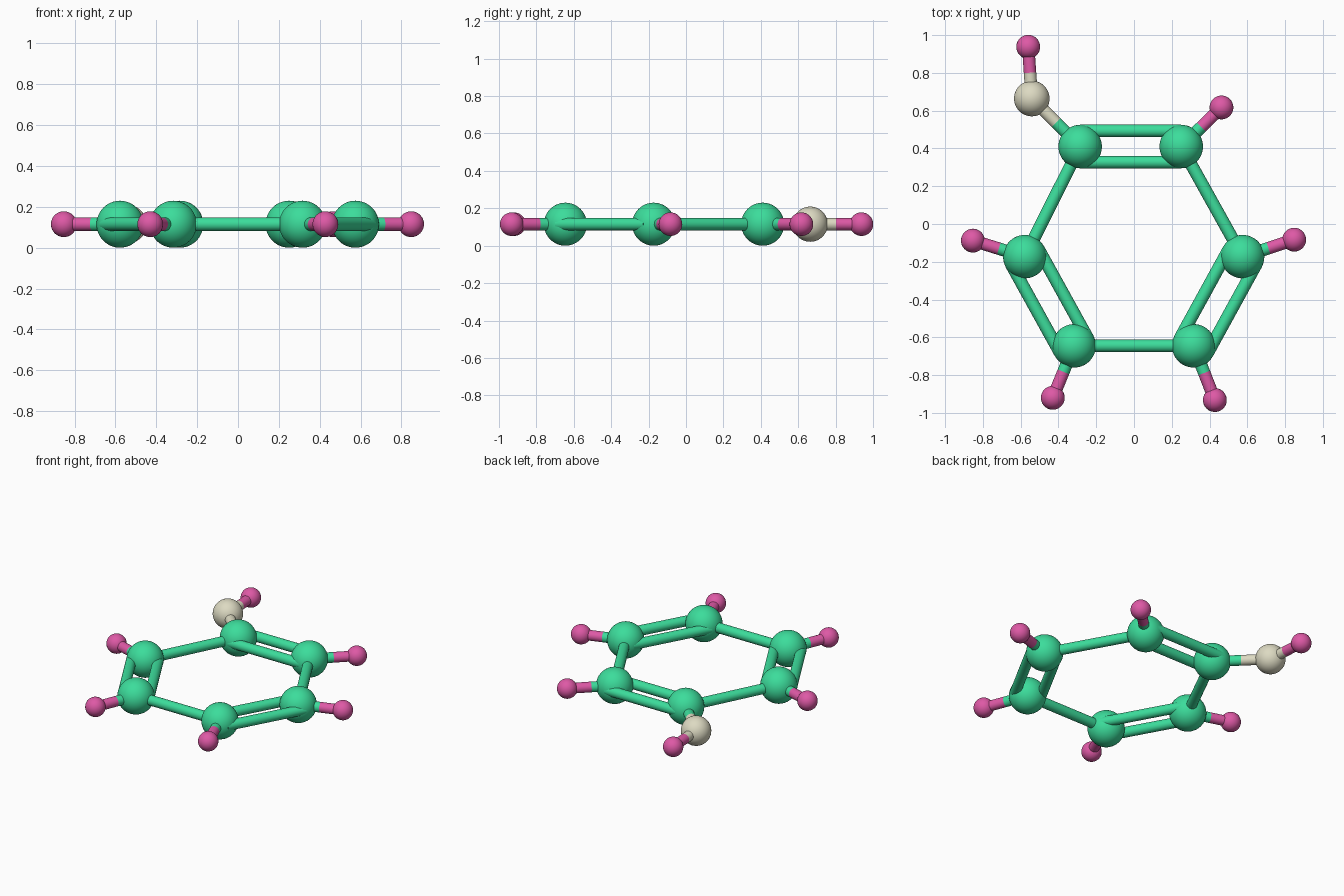
import bpy
from mathutils import Vector

if "Cube" in bpy.data.objects:
    bpy.data.objects.remove(bpy.data.objects["Cube"])

Z = 0.115          # height of the molecule plane
BOND_R = 0.033
OFFSET = 0.083     # sideways shift of each double-bond rod


def material(name, rgb):
    m = bpy.data.materials.new(name)
    m.diffuse_color = (*rgb, 1.0)
    m.use_nodes = True
    m.node_tree.nodes["Principled BSDF"].inputs["Base Color"].default_value = m.diffuse_color
    return m


# element: (radius, material)
kinds = {
    "carbon": (0.115, material("green", (0.045, 0.72, 0.33))),
    "oxygen": (0.094, material("cream", (0.72, 0.70, 0.54))),
    "hydrogen": (0.063, material("pink", (0.73, 0.10, 0.38))),
}

# atoms in the plane: (element, x, y)
atoms = [
    ("carbon", -0.285, 0.41), ("carbon", 0.25, 0.41), ("carbon", 0.575, -0.173),
    ("carbon", 0.316, -0.645), ("carbon", -0.317, -0.645), ("carbon", -0.578, -0.173),
    ("oxygen", -0.541, 0.664), ("hydrogen", -0.56, 0.938),
    ("hydrogen", 0.463, 0.617), ("hydrogen", 0.848, -0.083),
    ("hydrogen", 0.428, -0.932), ("hydrogen", -0.43, -0.92),
    ("hydrogen", -0.853, -0.088),
]

# bonds: (atom, atom, order)
bonds = [
    (0, 1, 2), (1, 2, 1), (2, 3, 2), (3, 4, 1), (4, 5, 2), (5, 0, 1),
    (0, 6, 1), (6, 7, 1), (1, 8, 1), (2, 9, 1), (3, 10, 1), (4, 11, 1), (5, 12, 1),
]


def finish(name, mat):
    ob = bpy.context.object
    ob.name = name
    ob.data.materials.append(mat)
    bpy.ops.object.shade_smooth_by_angle()


def rod(name, a, b, mat):
    d = b - a
    bpy.ops.mesh.primitive_cylinder_add(
        vertices=32, radius=BOND_R, depth=d.length, location=(a + b) / 2,
        rotation=d.to_track_quat('Z', 'Y').to_euler())
    finish(name, mat)


# atom balls
for i, (kind, x, y) in enumerate(atoms):
    r, mat = kinds[kind]
    bpy.ops.mesh.primitive_uv_sphere_add(segments=48, ring_count=24, radius=r, location=(x, y, Z))
    finish(f"{kind}_atom_{i + 1}", mat)

# bond rods, each half coloured like its nearest atom
for i, (p, q, order) in enumerate(bonds):
    a, b = (Vector((*atoms[k][1:], Z)) for k in (p, q))
    side = (b - a).cross(Vector((0, 0, 1))).normalized() * OFFSET
    for s in ((0,) if order == 1 else (-1, 1)):
        a2, b2 = a + side * s, b + side * s
        name = f"{'single' if order == 1 else 'double'}_bond_{i + 1}"
        if atoms[p][0] == atoms[q][0]:
            rod(name, a2, b2, kinds[atoms[p][0]][1])
        else:
            mid = (a2 + b2) / 2
            rod(name + "_inner", a2, mid, kinds[atoms[p][0]][1])
            rod(name + "_outer", mid, b2, kinds[atoms[q][0]][1])
